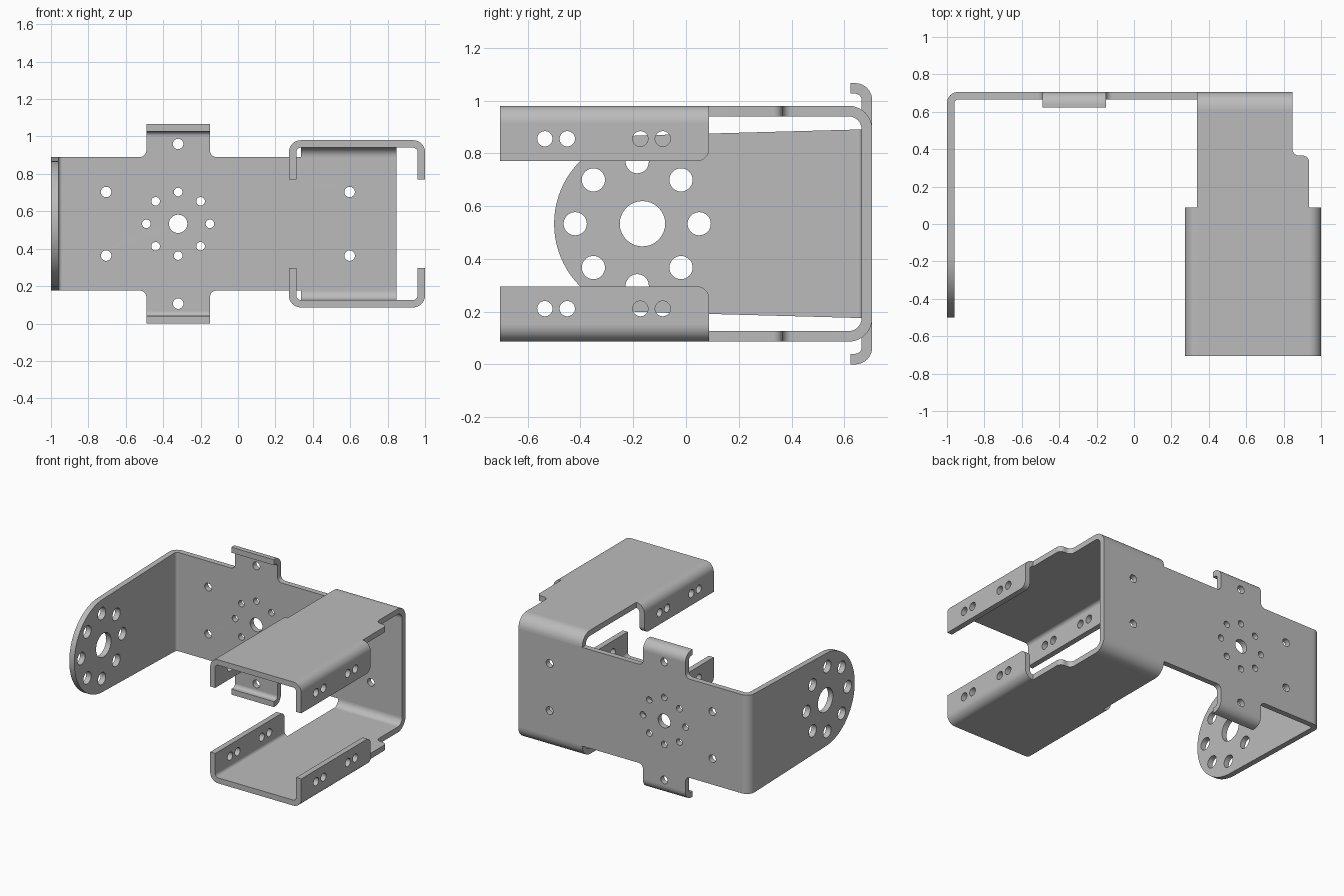
import bpy, bmesh
from math import pi, sin, cos, tan, radians
from mathutils import Matrix, Vector

if "Cube" in bpy.data.objects:
    bpy.data.objects.remove(bpy.data.objects["Cube"])

T = 0.04          # sheet thickness
ZC = 0.533        # height of the symmetry plane
BACK = 0.706      # rear face
HALF = 0.357      # half height of the back plate
TOP = 0.447       # half height of the channel pair
XC = 0.636        # middle of the channels
X, Y, Z = Vector((1, 0, 0)), Vector((0, 1, 0)), Vector((0, 0, 1))

steel = bpy.data.materials.new("grey steel")
steel.use_nodes = True
colour = (0.5, 0.5, 0.5, 1)
steel.diffuse_color = colour
steel.node_tree.nodes["Principled BSDF"].inputs["Base Color"].default_value = colour


def arc(c, r, a0, a1, n):
    angles = [radians(a0 + (a1 - a0) * i / n) for i in range(n + 1)]
    return [(c[0] + r * cos(a), c[1] + r * sin(a)) for a in angles]


def circle(c, r):
    return arc(c, r, 0, 360, 32)[:-1]


def ring(c, radius, r):
    return [circle(p, r) for p in arc(c, radius, 0, 360, 8)[:-1]]


def fillet(points):
    """Outline from (x, y) corners or (x, y, radius) rounded corners."""
    out = []
    for i, p in enumerate(points):
        here = Vector(p[:2])
        if len(p) == 2:
            out.append(tuple(here))
            continue
        a = (Vector(points[i - 1][:2]) - here).normalized()
        b = (Vector(points[(i + 1) % len(points)][:2]) - here).normalized()
        half = a.angle(b) / 2
        mid = here + (a + b).normalized() * p[2] / sin(half)
        start = here + a * p[2] / tan(half) - mid
        sweep = start.angle_signed(here + b * p[2] / tan(half) - mid)
        for k in range(9):
            out.append(tuple(mid + Matrix.Rotation(-sweep * k / 8, 2) @ start))
    return out


def bend(r, tail=0):
    """Quarter-turn sheet section, with an optional straight lip."""
    lip = [(-tail, r), (-tail, r - T)] if tail else []
    return arc((0, 0), r, 0, 90, 10) + lip + arc((0, 0), r - T, 90, 0, 10)


def frame(origin, x, y, z):
    m = Matrix((x, y, z)).transposed().to_4x4()
    m.translation = origin
    return m


def mirrored(sx, sz, x0=0):
    return Matrix.Translation((x0, 0, ZC)) @ Matrix.Diagonal((sx, 1, sz, 1))


def plate(part, outline, matrix, holes=(), depth=T):
    """Fill an outline with holes, thicken it and add it to a part."""
    curve = bpy.data.curves.new("outline", 'CURVE')
    curve.dimensions = '2D'
    curve.fill_mode = 'BOTH'
    curve.extrude = depth / 2
    for loop in [outline, *holes]:
        spline = curve.splines.new('POLY')
        spline.points.add(len(loop) - 1)
        for point, co in zip(spline.points, loop):
            point.co = (*co, 0, 1)
        spline.use_cyclic_u = True
    temp = bpy.data.objects.new("outline", curve)
    mesh = bpy.data.meshes.new_from_object(temp)
    bm = bmesh.new()
    bm.from_mesh(mesh)
    bmesh.ops.remove_doubles(bm, verts=bm.verts, dist=0.0001)
    bm.transform(matrix)
    bmesh.ops.recalc_face_normals(bm, faces=bm.faces)
    bm.to_mesh(mesh)
    bm.free()
    part.from_mesh(mesh)
    bpy.data.objects.remove(temp)
    bpy.data.curves.remove(curve)
    bpy.data.meshes.remove(mesh)


def finish(part, name):
    mesh = bpy.data.meshes.new(name)
    part.to_mesh(mesh)
    part.free()
    mesh.materials.clear()
    mesh.materials.append(steel)
    obj = bpy.data.objects.new(name, mesh)
    bpy.context.collection.objects.link(obj)
    bpy.ops.object.select_all(action='DESELECT')
    obj.select_set(True)
    bpy.context.view_layer.objects.active = obj
    bpy.ops.object.shade_smooth_by_angle(angle=radians(30))


# Back plate with a tab above and below
part = bmesh.new()
tab, reach, hook = -0.32, 0.17, 0.065
tab_top = ZC - hook
upper = [(0.847, HALF), (tab + reach, HALF, 0.035), (tab + reach, tab_top),
         (tab - reach, tab_top), (tab - reach, HALF, 0.035), (-0.94, HALF)]
lower = [(p[0], -p[1], *p[2:]) for p in reversed(upper)]
holes = [circle((x, z), 0.028) for x in (-0.705, 0.597) for z in (-0.17, 0.17)]
holes += [circle((tab, z), 0.028) for z in (-0.427, 0.427)]
holes += [circle((tab, 0), 0.049)] + ring((tab, 0), 0.17, 0.023)
plate(part, fillet(upper + lower), frame((0, BACK - T / 2, ZC), X, Z, -Y), holes)
for s in (-1, 1):
    plate(part, bend(hook, 0.018),
          mirrored(1, s) @ frame((tab, BACK - hook, tab_top), Y, Z, X), depth=2 * reach)
finish(part, "back_plate")

# Side arm with rounded end, bent forward from the back plate
part = bmesh.new()
r = 0.06
plate(part, bend(r), frame((r - 1, BACK - r, ZC), -X, Y, -Z), depth=2 * HALF)
outline = [(BACK - r, HALF)] + arc((-0.165, 0), 0.335, 90, 270, 40) + [(BACK - r, -HALF)]
holes = [circle((-0.165, 0), 0.086)] + ring((-0.185, 0), 0.235, 0.044)
plate(part, outline, frame((T / 2 - 1, 0, ZC), Y, Z, X), holes)
finish(part, "side_arm")

# Upper and lower channels with drilled flanges
front, rear, r, big = -BACK, 0.088, 0.064, 0.09
left, right, step = 0.336, 0.936, 0.847
deck = fillet([(left, front), (right, front), (right, 0.366, 0.035),
               (step, 0.366, 0.035), (step, BACK - big), (left, BACK - big)])
flange = fillet([(front, 0.237), (rear, 0.237, 0.048), (rear, TOP - r), (front, TOP - r)])
holes = [circle((y, 0.322), 0.029) for y in (-0.535, -0.45, -0.173, -0.088)]
for s, name in ((1, "upper_channel"), (-1, "lower_channel")):
    part = bmesh.new()
    plate(part, deck, mirrored(1, s) @ frame((0, 0, TOP - T / 2), X, Y, Z))
    plate(part, bend(big), mirrored(1, s)
          @ frame(((left + step) / 2, BACK - big, TOP - big), Y, Z, X), depth=step - left)
    for side in (-1, 1):
        m = mirrored(side, s, XC)
        plate(part, bend(r), m @ frame((right - XC, (front + rear) / 2, TOP - r), X, Z, -Y),
              depth=rear - front)
        plate(part, flange, m @ frame((right + r - XC - T / 2, 0, 0), Y, Z, X), holes)
    finish(part, name)
